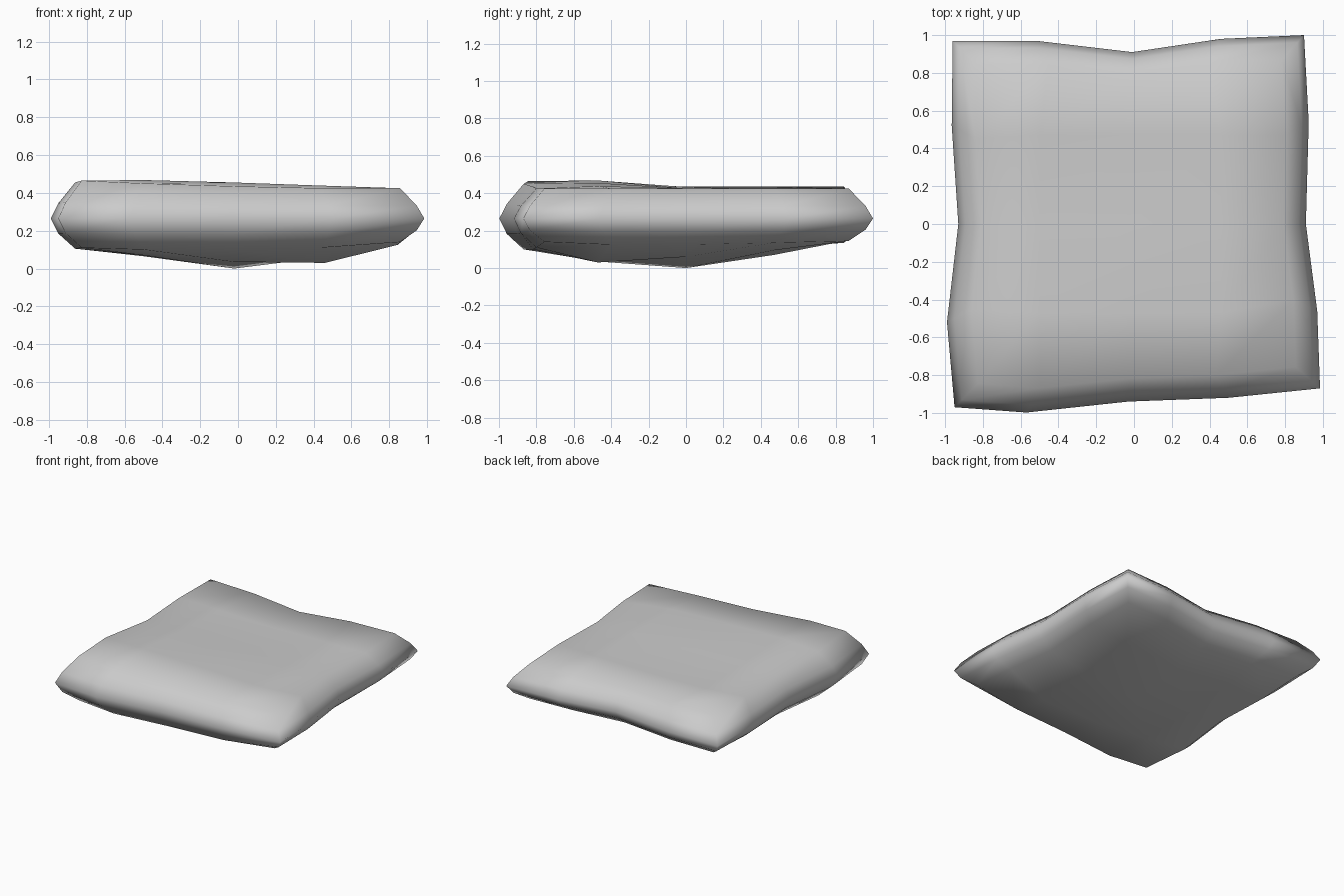
import bpy, bmesh

if "Cube" in bpy.data.objects:
    bpy.data.objects.remove(bpy.data.objects["Cube"])

# Wavy pillow outline, counter-clockwise from the front left corner
OUTLINE = [(-.95, -.97), (-.57, -.998), (-.03, -.94), (.5, -.92), (.985, -.87),
           (.97, -.46), (.91, 0), (.925, .54), (.9, 1.0),
           (.46, .98), (-.01, .91), (-.52, .97), (-.96, .97),
           (-.965, .52), (-.93, 0), (-.99, -.52)]
# Rim heights of the top and bottom panels, in the same order
TOP = [.47, .455, .44, .43, .43, .43, .43, .43, .43,
       .43, .42, .43, .44, .44, .44, .46]
BOTTOM = [.115, .105, .105, .115, .145, .13, .13, .14, .15,
          .15, .14, .14, .14, .125, .115, .11]
# Inner 3 x 3 panel heights, rows front to back
TOP_IN = [[.473, .46, .443], [.438, .43, .43], [.425, .415, .42]]
BOTTOM_IN = [[.075, .04, .035], [.07, .005, .065], [.11, .075, .10]]
EQ = .27
SEAM = [(i, 0) for i in range(5)] + [(4, j) for j in range(1, 5)] + \
       [(i, 4) for i in range(3, -1, -1)] + [(0, j) for j in range(3, 0, -1)]

bm = bmesh.new()


def ring(scale, heights):
    return [bm.verts.new((x * scale, y * scale, z)) for (x, y), z in zip(OUTLINE, heights)]


def panel(rim, inner):
    """Fill a rim ring with a 4 x 4 quad panel."""
    g = dict(zip(SEAM, rim))
    for j in range(3):
        for i in range(3):
            g[i + 1, j + 1] = bm.verts.new(((i - 1) * .48 - .02, (j - 1) * .47, inner[j][i]))
    for j in range(4):
        for i in range(4):
            bm.faces.new((g[i, j], g[i + 1, j], g[i + 1, j + 1], g[i, j + 1]))


# Rounded side wall
blend = lambda hs, t: [EQ + (h - EQ) * t for h in hs]
rings = [ring(.87, BOTTOM), ring(.96, blend(BOTTOM, .5)), ring(1, [EQ] * 16),
         ring(.96, blend(TOP, .42)), ring(.87, TOP)]
for a, b in zip(rings, rings[1:]):
    for k in range(16):
        n = (k + 1) % 16
        bm.faces.new((a[k], a[n], b[n], b[k]))

# Top and bottom panels
panel(rings[-1], TOP_IN)
panel(rings[0], BOTTOM_IN)
bmesh.ops.recalc_face_normals(bm, faces=bm.faces)
low = min(v.co.z for v in bm.verts)
for v in bm.verts:
    v.co.z -= low
for f in bm.faces:
    f.smooth = True

mesh = bpy.data.meshes.new("pillow")
bm.to_mesh(mesh)
bm.free()
bpy.context.collection.objects.link(bpy.data.objects.new("pillow", mesh))
